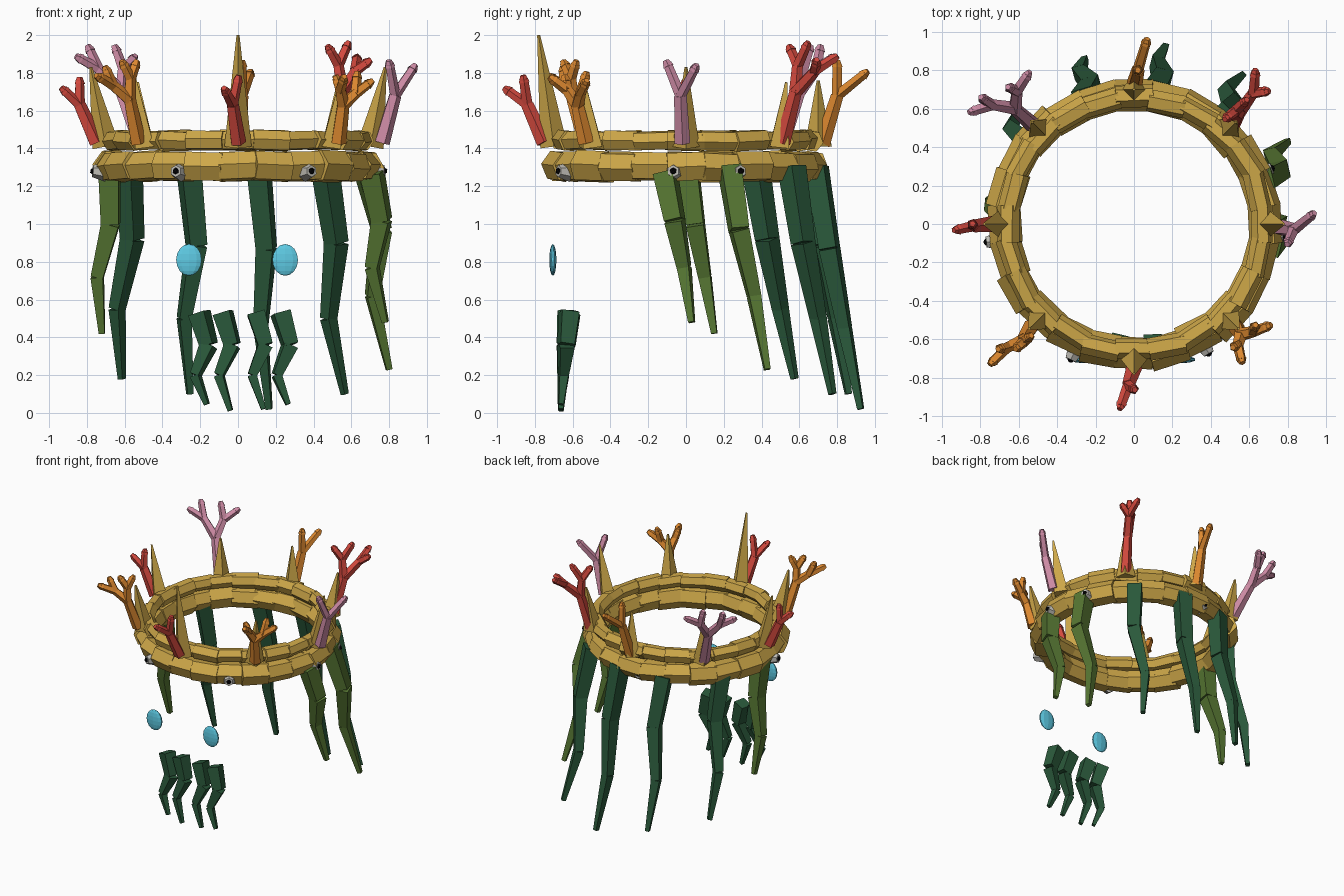
import bpy, bmesh, math, random
from mathutils import Vector as V

if "Cube" in bpy.data.objects:
    bpy.data.objects.remove(bpy.data.objects["Cube"])

random.seed(4)
TAU = math.tau


def material(name, *rgb):
    m = bpy.data.materials.new(name)
    m.diffuse_color = (*[c ** 2.2 for c in rgb], 1)   # screen colour to linear
    m.use_nodes = True
    m.node_tree.nodes["Principled BSDF"].inputs["Base Color"].default_value = m.diffuse_color
    return m


GOLD = material("gold", .80, .65, .29)
KELP = material("dark_kelp", .18, .35, .24)
OLIVE = material("olive_kelp", .34, .46, .21)
RED = material("red_coral", .82, .29, .25)
ORANGE = material("orange_coral", .86, .53, .2)
PINK = material("pink_coral", .80, .54, .64)
SHELL = material("shell", .74, .73, .70)
BLACK = material("black", .05, .05, .06)
CYAN = material("cyan", .37, .79, .89)


def finish(name, bm, mat):
    bmesh.ops.recalc_face_normals(bm, faces=bm.faces[:])
    me = bpy.data.meshes.new(name)
    bm.to_mesh(me)
    bm.free()
    me.materials.append(mat)
    ob = bpy.data.objects.new(name, me)
    bpy.context.collection.objects.link(ob)
    return ob


def frustum(bm, a, b, ra, rb, n, ref=(0.3, 1, 0.1), turn=0.0):
    """Closed n-sided tapered prism from a to b; rb = 0 gives a point."""
    a, b = V(a), V(b)
    d = (b - a).normalized()
    u = V(ref)
    u = (u - d * u.dot(d)).normalized()
    w = d.cross(u)

    def loop(c, r):
        return [bm.verts.new(c + r * (u * math.cos(TAU * i / n + turn) + w * math.sin(TAU * i / n + turn)))
                for i in range(n)]
    la = loop(a, ra)
    bm.faces.new(la)
    if rb == 0:
        tip = bm.verts.new(b)
        for i in range(n):
            bm.faces.new((la[i], la[(i + 1) % n], tip))
    else:
        lb = loop(b, rb)
        bm.faces.new(lb)
        for i in range(n):
            bm.faces.new((la[i], la[(i + 1) % n], lb[(i + 1) % n], lb[i]))


def polar(deg, r, z):
    t = math.radians(deg)
    return V((r * math.cos(t), r * math.sin(t), z))


# Two gold bands made of overlapping six-sided blocks
def band(name, radius, z, r, count=24):
    bm = bmesh.new()
    half = 180 / count
    for i in range(count):
        c = -90 + i * 360 / count
        k = r * random.uniform(.92, 1.06)
        dz = random.uniform(-.005, .005)
        R = radius + random.uniform(-.01, .01)
        dr = random.uniform(-.008, .008)
        frustum(bm, polar(c - half * 1.12, R + dr, z + dz), polar(c + half * 1.12, R - dr, z - dz),
                k, k * .98, 6, polar(c, 1, 0), random.uniform(-.2, .2))
    finish(name, bm, GOLD)


band("lower_band", .68, 1.305, .088)
band("upper_band", .665, 1.442, .057)

# Eight spikes, the front one tallest
for i, (tip_r, tip_z) in enumerate([(.78, 2.0), (.77, 1.77), (.78, 1.83), (.75, 1.75),
                                    (.70, 1.76), (.75, 1.75), (.78, 1.83), (.77, 1.77)]):
    a = -90 + i * 45
    bm = bmesh.new()
    frustum(bm, polar(a, .70, 1.41), polar(a, tip_r, tip_z), .072, .008, 4, polar(a, 1, 0))
    finish(f"spike_{i}", bm, GOLD)


# Corals: trunk to a fork, then tips, or sub-forks that carry two tips each
def coral(name, mat, base, fork, *branches):
    bm = bmesh.new()

    def limb(a, b, ra, rb):
        frustum(bm, a, b, ra, rb, 5)

    def end(a, tip):
        a, tip = V(a), V(tip)
        d = (tip - a).normalized()
        limb(a, tip, .030, .025)
        limb(tip - d * .018, tip + d * .018, .030, .016)
    limb(base, fork, .044, .035)
    for br in branches:
        if isinstance(br[0], tuple):
            limb(fork, br[0], .036, .030)
            for t in br[1:]:
                end(br[0], t)
        else:
            end(fork, br)
    finish(name, bm, mat)


coral("coral_front", RED, (0, -.75, 1.43), (-.03, -.84, 1.63), (-.07, -.95, 1.71), (0, -.86, 1.77))
coral("coral_left", RED, (-.75, 0, 1.43), (-.84, -.01, 1.63), (-.925, -.03, 1.71), (-.84, 0, 1.76))
coral("coral_right", PINK, (.76, -.02, 1.43), (.83, -.03, 1.68), (.80, -.10, 1.85), (.93, .05, 1.83))
coral("coral_back", ORANGE, (0, .72, 1.42), (.02, .80, 1.68), (.065, .95, 1.80), (.02, .80, 1.85))
coral("coral_front_left", ORANGE, (-.53, -.53, 1.43), (-.575, -.60, 1.66),
      ((-.66, -.64, 1.73), (-.74, -.72, 1.78), (-.70, -.65, 1.82)),
      ((-.57, -.61, 1.77), (-.61, -.645, 1.85), (-.54, -.585, 1.85)))
coral("coral_front_right", ORANGE, (.53, -.53, 1.43), (.555, -.575, 1.63),
      ((.54, -.63, 1.71), (.56, -.71, 1.77), (.52, -.64, 1.77)),
      ((.62, -.56, 1.69), (.70, -.53, 1.75), (.63, -.53, 1.79)))
coral("coral_back_right", RED, (.51, .51, 1.43), (.55, .58, 1.70),
      ((.53, .59, 1.84), (.48, .55, 1.93), (.58, .64, 1.95)),
      ((.62, .68, 1.81), (.63, .79, 1.88), (.69, .69, 1.86)))
coral("coral_back_left", PINK, (-.52, .51, 1.43), (-.62, .60, 1.70),
      ((-.74, .62, 1.82), (-.845, .585, 1.88), (-.79, .655, 1.93)),
      ((-.61, .69, 1.82), (-.65, .71, 1.93), (-.55, .78, 1.88)))

# Barnacles with dark mouths on the lower band
for i, (a, r) in enumerate(((-173, .775), (-115, .78), (-60, .78), (-5, .78), (22, .775), (96, .735))):
    bm = bmesh.new()
    frustum(bm, polar(a, r - .07, 1.275), polar(a, r, 1.28), .052, .032, 6, (0, 0, 1))
    finish(f"barnacle_{i}", bm, SHELL)
    bm = bmesh.new()
    bmesh.ops.create_icosphere(bm, subdivisions=1, radius=.02)
    bmesh.ops.translate(bm, verts=bm.verts[:], vec=polar(a, r - .004, 1.28))
    finish(f"barnacle_mouth_{i}", bm, BLACK)


# Kelp: three square tapering pieces through four points
def kelp(name, mat, radii, *pts):
    bm = bmesh.new()
    ref = V((pts[0][0], pts[0][1], 0))
    for j in range(3):
        frustum(bm, pts[j], pts[j + 1], radii[j], radii[j + 1], 4, ref, math.pi / 4 + .1)
    finish(name, bm, mat)


LONG = (.077, .066, .046, .022)
SMALL = (.066, .054, .034, .018)
kelp("kelp_left", OLIVE, LONG, (-.68, .01, 1.29), (-.675, .05, 1.0), (-.745, .10, .72), (-.72, .15, .42))
kelp("kelp_right", OLIVE, LONG, (.71, -.11, 1.27), (.76, -.06, 1.02), (.71, -.01, .77), (.78, .03, .48))
kelp("kelp_right_back", OLIVE, LONG, (.67, .23, 1.30), (.76, .28, .97), (.71, .36, .62), (.80, .43, .23))
kelp("kelp_back_left", KELP, LONG, (-.58, .37, 1.29), (-.56, .43, .92), (-.64, .50, .55), (-.615, .575, .18))
kelp("kelp_back_mid_left", KELP, LONG, (-.26, .65, 1.29), (-.22, .72, .89), (-.285, .79, .5), (-.255, .86, .1))
kelp("kelp_back_mid_right", KELP, LONG, (.11, .69, 1.30), (.15, .76, .87), (.12, .84, .45), (.165, .925, .02))
kelp("kelp_back_right", KELP, LONG, (.46, .56, 1.30), (.52, .62, .9), (.48, .70, .5), (.565, .775, .1))

# Beard of four short strands
for i, (x, low) in enumerate(((-.205, .045), (-.08, .012), (.095, .02), (.225, .045))):
    kelp(f"beard_{i}", KELP, SMALL, (x, -.62, .53), (x + .05, -.635, .36),
         (x - .02, -.65, .2), (x + .04, -.663, low))

# Floating eyes
for side, x in (("left", -.26), ("right", .25)):
    bm = bmesh.new()
    bmesh.ops.create_uvsphere(bm, u_segments=10, v_segments=8, radius=1)
    bmesh.ops.scale(bm, verts=bm.verts[:], vec=(.071, .019, .084))
    bmesh.ops.translate(bm, verts=bm.verts[:], vec=(x, -.705, .81))
    finish(f"eye_{side}", bm, CYAN)
